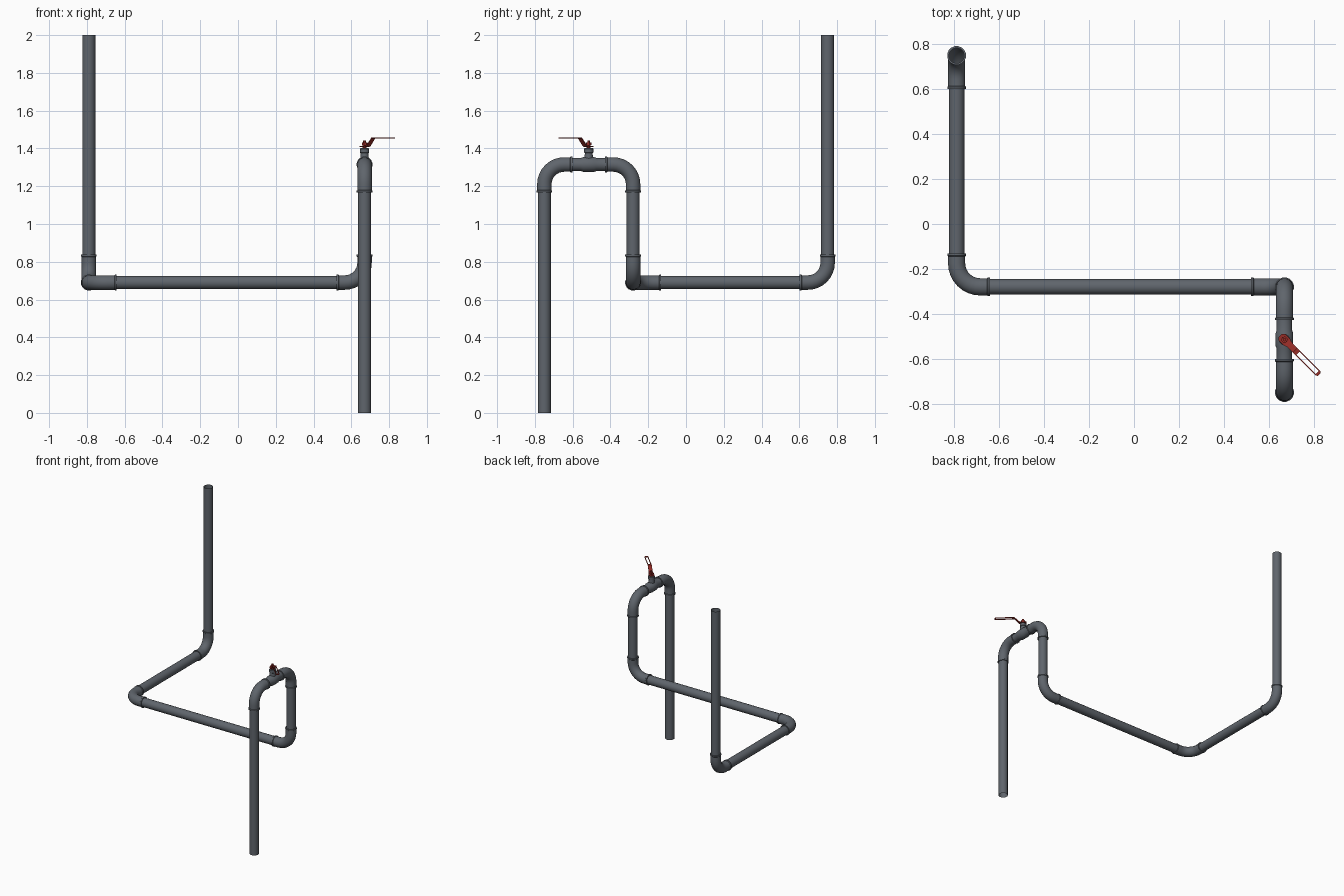
import bpy, bmesh, math
from mathutils import Vector, Matrix

if "Cube" in bpy.data.objects:
    bpy.data.objects.remove(bpy.data.objects["Cube"])

R, R_EL, R_LIP, REACH, BEND, SIDES = 0.035, 0.039, 0.0425, 0.148, 0.105, 16


def material(name, col):
    m = bpy.data.materials.new(name)
    m.diffuse_color = (*col, 1)
    m.use_nodes = True
    m.node_tree.nodes["Principled BSDF"].inputs["Base Color"].default_value = m.diffuse_color
    return m


GREY = material("pipe grey", (0.115, 0.13, 0.15))
RED = material("handle red", (0.30, 0.025, 0.02))


def finish(name, bm, mat, smooth=True):
    bmesh.ops.recalc_face_normals(bm, faces=bm.faces)
    me = bpy.data.meshes.new(name)
    bm.to_mesh(me)
    bm.free()
    me.materials.append(mat)
    ob = bpy.data.objects.new(name, me)
    bpy.context.collection.objects.link(ob)
    if smooth:
        bpy.context.view_layer.objects.active = ob
        ob.select_set(True)
        bpy.ops.object.shade_smooth_by_angle(angle=math.radians(35))
        ob.select_set(False)
    return ob


def sweep(name, rings, side, mat=GREY, n=SIDES, cap=False):
    """Skin circular rings given as (centre, tangent, radius)."""
    bm = bmesh.new()
    loops = []
    for c, t, r in rings:
        u = side.normalized()
        v = t.normalized().cross(u)
        loops.append([bm.verts.new(c + r * (u * math.cos(a) + v * math.sin(a)))
                      for a in (2 * math.pi * (i + 0.5) / n for i in range(n))])
    for a, b in zip(loops, loops[1:]):
        for i in range(n):
            j = (i + 1) % n
            bm.faces.new((a[i], a[j], b[j], b[i]))
    if cap:
        bm.faces.new(loops[0])
        bm.faces.new(loops[-1])
    return finish(name, bm, mat)


def lathe(name, origin, axis, profile, **kw):
    axis = Vector(axis).normalized()
    side = axis.orthogonal()
    return sweep(name, [(Vector(origin) + axis * h, axis, r) for h, r in profile], side, **kw)


def elbow(name, corner, d_in, d_out):
    start, end = corner - d_in * REACH, corner + d_out * REACH
    lip = [(0, R - 0.001), (0, R_LIP), (0.009, R_LIP), (0.012, R_EL)]
    rings = [(start + d_in * h, d_in, r) for h, r in lip]
    centre = corner + (d_out - d_in) * BEND
    for i in range(9):
        a = math.pi / 2 * i / 8
        rings.append((centre - d_out * BEND * math.cos(a) + d_in * BEND * math.sin(a),
                      d_in * math.cos(a) + d_out * math.sin(a), R_EL))
    rings += [(end - d_out * h, d_out, r) for h, r in reversed(lip)]
    sweep(name, rings, d_in.cross(d_out))


# pipe route: straight runs joined by elbows
path = [Vector(p) for p in [(0.67, -0.75, 0), (0.67, -0.75, 1.315), (0.67, -0.28, 1.315),
                            (0.67, -0.28, 0.69), (-0.79, -0.28, 0.69),
                            (-0.79, 0.75, 0.69), (-0.79, 0.75, 2.0)]]
last = len(path) - 2
for i in range(last + 1):
    a, b = path[i], path[i + 1]
    d = (b - a).normalized()
    if i != 1:                       # run 1 holds the valve
        p = a if i == 0 else a + d * (REACH - 0.015)
        q = b if i == last else b - d * (REACH - 0.015)
        lathe(f"pipe_{i}", p, d, [(0, R), ((q - p).length, R)])
    if i < last:
        elbow(f"elbow_{i}", b, d, (path[i + 2] - b).normalized())

# valve body and neck
VY = -0.515
lathe("valve_body", (0.67, VY, 1.315), (0, 1, 0),
      [(-0.095, 0.035), (-0.042, 0.035), (-0.028, 0.040), (0.028, 0.040),
       (0.042, 0.035), (0.095, 0.035)])
lathe("valve_neck", (0.67, VY, 0), (0, 0, 1),
      [(1.335, 0.024), (1.375, 0.021), (1.378, 0.025), (1.398, 0.025), (1.402, 0.021)], cap=True)

# red handle parts, laid out along local x then turned 45 degrees to the front right
PLACE = Matrix.Translation((0.67, VY, 0)) @ Matrix.Rotation(-math.pi / 4, 4, 'Z')
lathe("handle_nut", (0.67, VY, 0), (0, 0, 1),
      [(1.40, 0.011), (1.418, 0.011), (1.418, 0.015), (1.431, 0.015), (1.431, 0.008), (1.441, 0.008)],
      mat=RED, n=6, cap=True)


def strip(name, pts, thick=0.006):
    """Bent bar from (u, z, y_low, y_high) stations."""
    bm = bmesh.new()
    secs = [[bm.verts.new(PLACE @ Vector((u, y, z + k)))
             for y, k in ((lo, 0), (hi, 0), (hi, thick), (lo, thick))] for u, z, lo, hi in pts]
    for a, b in zip(secs, secs[1:]):
        for i in range(4):
            j = (i + 1) % 4
            bm.faces.new((a[i], a[j], b[j], b[i]))
    bm.faces.new(secs[0])
    bm.faces.new(secs[-1])
    finish(name, bm, RED, False)


strip("handle_plate", [(-0.026, 1.408, -0.010, 0.010), (-0.016, 1.408, -0.020, 0.020),
                       (0.016, 1.408, -0.020, 0.020), (0.030, 1.412, -0.015, 0.015),
                       (0.066, 1.453, -0.014, 0.014), (0.085, 1.453, -0.014, 0.014)])
for s, label in ((-1, "right"), (1, "left")):
    lo, hi = sorted((s * 0.009, s * 0.014))
    strip(f"handle_rail_{label}", [(0.083, 1.453, lo, hi), (0.212, 1.453, lo, hi)])
strip("handle_tip", [(0.207, 1.453, -0.014, 0.014), (0.213, 1.453, -0.014, 0.014),
                     (0.219, 1.453, -0.009, 0.009)])
